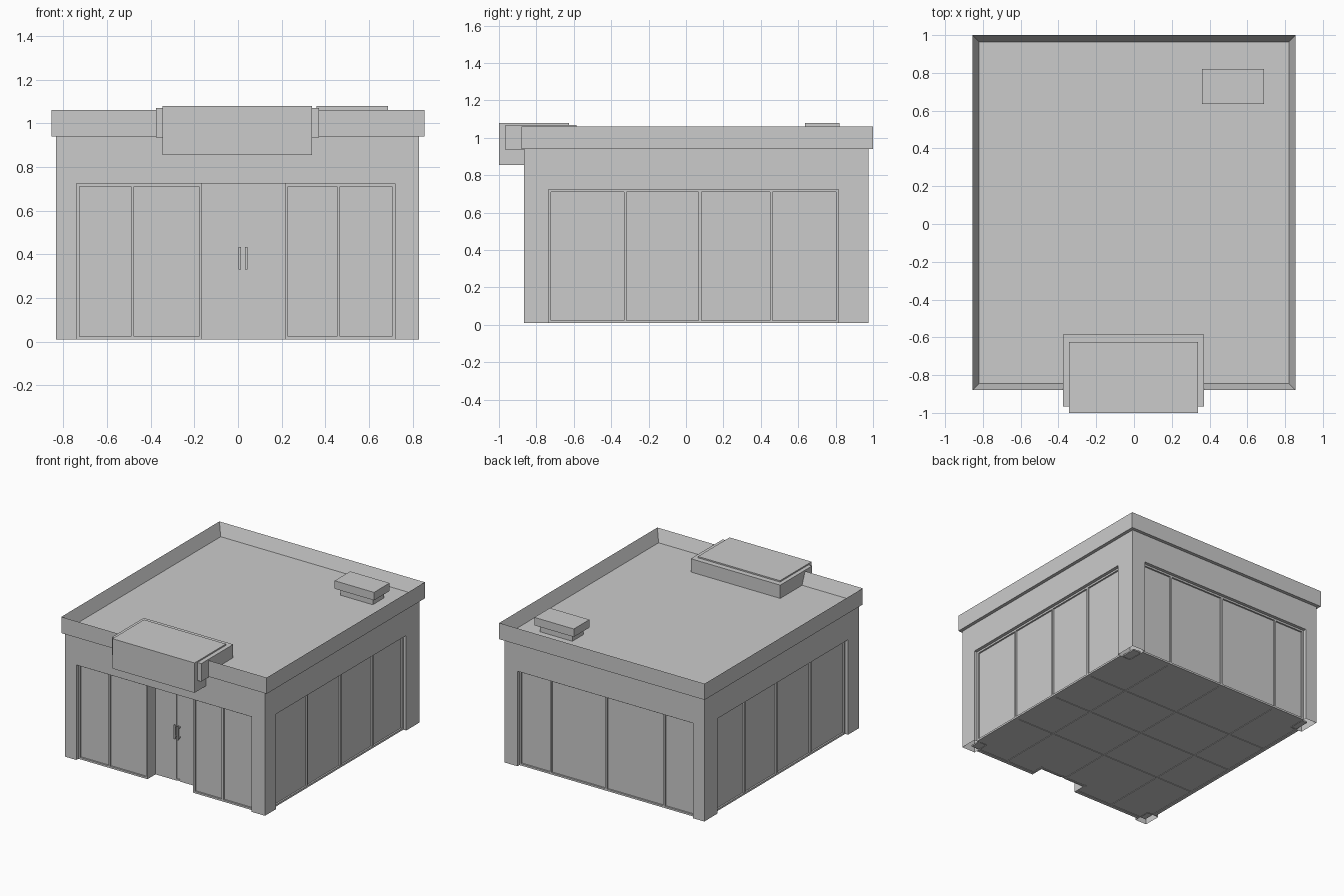
import bpy, bmesh
from mathutils import Vector

if "Cube" in bpy.data.objects:
    bpy.data.objects.remove(bpy.data.objects["Cube"])

grey = bpy.data.materials.new("light_grey")
grey.diffuse_color = (0.6, 0.6, 0.6, 1)
grey.use_nodes = True
grey.node_tree.nodes["Principled BSDF"].inputs["Base Color"].default_value = grey.diffuse_color

X0, X1, Y0, Y1 = -0.835, 0.83, -0.865, 0.975   # outer wall faces
Z0, ZH, ZW = 0.01, 0.725, 0.94                 # base, opening head, wall top
OX0, OX1, OY0, OY1 = -0.74, 0.72, -0.735, 0.815  # window openings
DX0, DX1, DY = -0.165, 0.215, -0.745           # entrance recess


def finish(name, bm):
    bmesh.ops.recalc_face_normals(bm, faces=bm.faces)
    me = bpy.data.meshes.new(name)
    bm.to_mesh(me)
    bm.free()
    me.materials.append(grey)
    ob = bpy.data.objects.new(name, me)
    bpy.context.collection.objects.link(ob)
    return ob


def add_box(bm, x0, x1, y0, y1, z0, z1):
    geo = bmesh.ops.create_cube(bm, size=1)
    lo, size = Vector((x0, y0, z0)), Vector((x1 - x0, y1 - y0, z1 - z0))
    for v in geo["verts"]:
        v.co = lo + Vector([(c + 0.5) * s for c, s in zip(v.co, size)])


def boxes(name, *dims):
    bm = bmesh.new()
    for d in dims:
        add_box(bm, *d)
    return finish(name, bm)


# Corner columns, open underneath
for name, x0, x1, y0, y1 in (
        ("front_left_column", X0, OX0, Y0, OY0), ("front_right_column", OX1, X1, Y0, OY0),
        ("back_left_column", X0, OX0, OY1, Y1), ("back_right_column", OX1, X1, OY1, Y1)):
    bm = bmesh.new()
    add_box(bm, x0, x1, y0, y1, Z0, ZH)
    base = [f for f in bm.faces if f.calc_center_median().z < Z0 + 0.001]
    bmesh.ops.delete(bm, geom=base, context='FACES')
    finish(name, bm)

# Solid wall band above the windows
boxes("wall_header", (X0, X1, Y0, Y1, ZH, ZW))

# Parapet with sunken roof deck
bm = bmesh.new()
add_box(bm, -0.855, 0.855, -0.88, 1.0, ZW, 1.062)
bm.normal_update()
top = max(bm.faces, key=lambda f: f.calc_center_median().z)
bmesh.ops.inset_region(bm, faces=[top], thickness=0.05)
for v in top.verts:
    v.co.z = 0.97
finish("roof_parapet", bm)


def glazing(name, place, a, b, mullions):
    """Window run from a to b; place(u0, u1, d0, d1) maps along/depth to x and y."""
    boxes(name + "_panes", (*place(a, b, 0.036, 0.05), Z0, ZH))
    w = 0.014
    bars = [(*place(u, u + w, 0.024, 0.04), Z0, ZH) for u in (a, b - w)]
    bars += [(*place(m - w / 2, m + w / 2, 0.024, 0.04), Z0 + w, ZH - w) for m in mullions]
    bars += [(*place(a + w, b - w, 0.024, 0.04), z, z + w) for z in (Z0, ZH - w)]
    boxes(name + "_frame", *bars)


def front(u0, u1, d0, d1): return (u0, u1, Y0 + d0, Y0 + d1)
def back(u0, u1, d0, d1): return (u0, u1, Y1 - d1, Y1 - d0)
def left(u0, u1, d0, d1): return (X0 + d0, X0 + d1, u0, u1)
def right(u0, u1, d0, d1): return (X1 - d1, X1 - d0, u0, u1)


side_mullions, cross_mullions = (-0.325, 0.075, 0.455), (-0.483, 0.0, 0.46)
glazing("left_window", left, OY0, OY1, side_mullions)
glazing("right_window", right, OY0, OY1, side_mullions)
glazing("back_window", back, OX0, OX1, cross_mullions)
glazing("front_left_window", front, OX0, DX0, (-0.483,))
glazing("front_right_window", front, DX1, OX1, (0.46,))

# Recessed entrance: side reveals, door leaves, centre stile and handles
boxes("entrance_reveals",
      (DX0 - 0.014, DX0, Y0 + 0.04, DY + 0.02, Z0, ZH),
      (DX1, DX1 + 0.014, Y0 + 0.04, DY + 0.02, Z0, ZH))
boxes("door_leaves", (DX0, 0.01, DY, DY + 0.015, Z0, ZH), (0.04, DX1, DY, DY + 0.015, Z0, ZH))
boxes("door_stile", (0.01, 0.04, DY + 0.005, DY + 0.02, Z0, ZH))
for name, x in (("left_door_handle", 0.003), ("right_door_handle", 0.033)):
    boxes(name, (x, x + 0.01, DY - 0.025, DY - 0.015, 0.33, 0.435),
          *[(x, x + 0.01, DY - 0.015, DY, z, z + 0.01) for z in (0.34, 0.415)])

# Floor with the entrance notch, and thin strips below it
FX0, FX1, FY0, FY1 = X0 + 0.045, X1 - 0.045, Y0 + 0.045, Y1 - 0.045
outline = [(FX0, FY0), (DX0, FY0), (DX0, DY), (DX1, DY), (DX1, FY0),
           (FX1, FY0), (FX1, FY1), (FX0, FY1)]
bm = bmesh.new()
face = bm.faces.new([bm.verts.new((x, y, 0.014)) for x, y in outline])
ext = bmesh.ops.extrude_face_region(bm, geom=[face])
for v in ext["geom"]:
    if isinstance(v, bmesh.types.BMVert):
        v.co.z = 0.024
finish("floor", bm)
strips = [(FX0, FX1, y - 0.007, y + 0.007, Z0, 0.015) for y in side_mullions]
strips += [(x - 0.007, x + 0.007, DY if x == 0 else FY0, FY1, Z0, 0.015) for x in cross_mullions]
boxes("floor_strips", *strips)

# Entrance canopy block and the sign box over it
boxes("canopy_block", (-0.375, 0.37, -0.965, -0.585, 0.935, 1.07))
boxes("sign_box", (-0.345, 0.338, -1.0, -0.625, 0.855, 1.08))

# Rooftop unit: base and wider cap
boxes("roof_unit_base", (0.39, 0.66, 0.66, 0.795, 0.965, 1.025))
boxes("roof_unit_cap", (0.36, 0.688, 0.635, 0.82, 1.02, 1.08))
